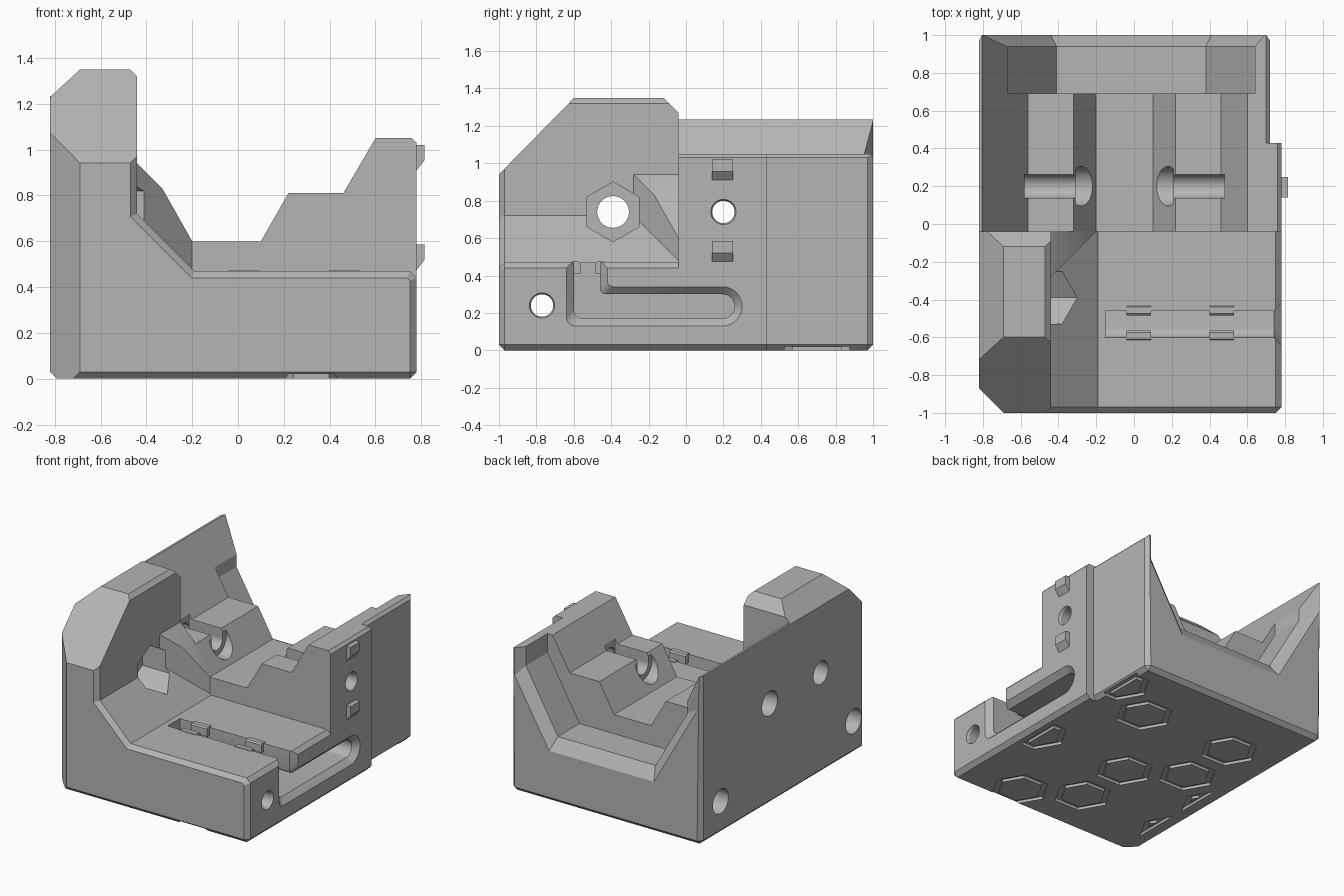
import bpy, bmesh, math
from mathutils import Vector

cube = bpy.data.objects.get("Cube")
if cube:
    bpy.data.objects.remove(cube, do_unlink=True)

grey = bpy.data.materials.new("plain_grey")
grey.use_nodes = True
grey.diffuse_color = (0.46, 0.46, 0.46, 1)
grey.node_tree.nodes["Principled BSDF"].inputs["Base Color"].default_value = (0.46, 0.46, 0.46, 1)


def place(p, axis, t):
    """Put a 2D profile point on a plane across the given axis."""
    a, b = p
    return Vector({'x': (t, a, b), 'y': (a, t, b), 'z': (a, b, t)}[axis])


def loft(name, axis, sections, bevel_rule=None, width=0.03):
    """Closed solid through (position, profile) sections."""
    bm = bmesh.new()
    rings = [[bm.verts.new(place(p, axis, t)) for p in prof] for t, prof in sections]
    n = len(rings[0])
    for r, s in zip(rings, rings[1:]):
        for i in range(n):
            j = (i + 1) % n
            bm.faces.new((r[i], r[j], s[j], s[i]))
    bm.faces.new(rings[0])
    bm.faces.new(rings[-1])
    bmesh.ops.recalc_face_normals(bm, faces=bm.faces)
    if bevel_rule:
        edges = [e for e in bm.edges if bevel_rule(e.verts[0].co, e.verts[1].co)]
        bmesh.ops.bevel(bm, geom=edges, offset=width, segments=1, affect='EDGES')
        bmesh.ops.recalc_face_normals(bm, faces=bm.faces)
    me = bpy.data.meshes.new(name)
    bm.to_mesh(me)
    bm.free()
    me.materials.append(grey)
    ob = bpy.data.objects.new(name, me)
    bpy.context.collection.objects.link(ob)
    return ob


def prism(name, axis, prof, a, b, rule=None):
    return loft(name, axis, [(a, prof), (b, prof)], rule)


def rect(a0, a1, b0, b1):
    return [(a0, b0), (a1, b0), (a1, b1), (a0, b1)]


def circle(cx, cy, r, n=32, start=0.0, sweep=2 * math.pi):
    """Points on a circle; a partial sweep includes its last point."""
    full = abs(sweep) > 6.28
    steps = n if full else n - 1
    return [(cx + r * math.cos(start + sweep * i / steps),
             cy + r * math.sin(start + sweep * i / steps)) for i in range(n)]


def clip_x(pts, limit, side):
    """Keep the part of a polygon with side * x below the limit."""
    out = []
    for p, q in zip(pts, pts[1:] + pts[:1]):
        dp, dq = limit - side * p[0], limit - side * q[0]
        if dp >= 0:
            out.append(p)
        if dp * dq < 0:
            k = dp / (dp - dq)
            out.append((p[0] + k * (q[0] - p[0]), p[1] + k * (q[1] - p[1])))
    return out


# Solid blocks
def both(u, v, i, val):
    return abs(u[i] - val) < 1e-4 and abs(v[i] - val) < 1e-4


def base_side(u, v):
    return both(u, v, 2, 0) and abs(u.x - v.x) < 1e-4


def rear_rule(u, v):
    corner = both(u, v, 2, 0) or both(u, v, 0, -0.82) or both(u, v, 0, 0.72)
    return base_side(u, v) or (both(u, v, 1, 1) and corner)


def cradle(right):
    return [(-0.82, 0), (right, 0), (right, 1.03), (right - 0.02, 1.05), (0.6, 1.05),
            (0.46, 0.81), (0.22, 0.81), (0.1, 0.6), (-0.2, 0.6), (-0.32, 0.81),
            (-0.56, 0.81), (-0.805, 1.235), (-0.82, 1.235)]


tower = [(-0.82, 0), (0.78, 0), (0.78, 0.44), (0.75, 0.47), (-0.19, 0.47), (-0.44, 0.72),
         (-0.44, 1.32), (-0.47, 1.35), (-0.69, 1.35), (-0.82, 1.23)]
SEAM, STEP = -0.04, 0.43
front = prism("front_block", 'y', tower, -1, SEAM,
              lambda u, v: both(u, v, 1, -1) or base_side(u, v))
middle = prism("middle_block", 'y', cradle(0.78), SEAM, STEP, base_side)
rear = prism("rear_block", 'y', cradle(0.72), STEP, 1, rear_rule)
gusset = prism("corner_gusset", 'y',
               [(-0.2, 0.465), (-0.2, 0.6), (-0.33, 0.83), (-0.45, 0.95), (-0.45, 0.465)],
               -0.3, SEAM)

# Tower shaping cutters
cut = {"front": [], "rear": [], "gusset": [], "all": []}
cut["front"] += [
    prism("slope_cutter", 'x', [(-1.1, 0.84), (-0.5, 1.45), (-1.1, 1.45)], -1, 0),
    prism("tower_back_cutter", 'x', [(-0.14, 1.37), (0, 1.23), (0, 1.37)], -1, 0),
    prism("corner_cutter", 'z', [(-0.92, -0.77), (-0.59, -1.1), (-0.92, -1.1)], -0.1, 1.5)]
cut["gusset"].append(prism("gusset_cutter", 'z', [(-0.18, -0.02), (-0.48, -0.32), (-0.18, -0.4)], 0.3, 1.1))

# Rear pocket with flared mouth
inner = [(-0.67, 1.5), (-0.67, 0.91), (-0.41, 0.46), (0.38, 0.46), (0.64, 0.91), (0.64, 1.5)]
flare = [(-0.8, 1.5), (-0.8, 1.0), (-0.44, 0.37), (0.41, 0.37), (0.69, 0.85), (0.69, 1.5)]
cut["rear"].append(loft("pocket_cutter", 'y', [(0.69, inner), (0.94, inner), (1.0, flare), (1.05, flare)]))


# L-shaped side channel with chamfered mouth
def channel(d):
    y0, y1, z0, z1, end = -0.6 - d, -0.46 + d, 0.17 - d, 0.30 + d, 0.26 + d
    r = (z1 - z0) / 2
    return ([(y0, 0.6)] + circle(y0 + 0.05, z0 + 0.05, 0.05, 6, math.pi, math.pi / 2)
            + circle(end - r, z0 + r, r, 16, -math.pi / 2, math.pi)
            + circle(y1 + 0.03, z1 + 0.03, 0.03, 5, -math.pi / 2, -math.pi / 2) + [(y1, 0.6)])


cut["all"].append(loft("channel_cutter", 'x', [(-0.15, channel(0)), (0.74, channel(0)),
                                               (0.78, channel(0.04)), (0.8, channel(0.04))]))


# Bolt holes, nut socket and cradle slots
def bore(y, z, r, x0, x1, n=32, start=0.0):
    cut["all"].append(prism("bore_cutter", 'x', circle(y, z, r, n, start), x0, x1))


for y, z in ((0.2, 0.74), (-0.77, 0.24)):
    bore(y, z, 0.06, -1, 0.9)
    bore(y, z, 0.09, -1, -0.7)
    cut["all"].append(loft("countersink_cutter", 'x', [(0.74, circle(y, z, 0.05)),
                                                       (0.79, circle(y, z, 0.072))]))
bore(0.77, 0.24, 0.09, -1, -0.4)
bore(-0.39, 0.74, 0.085, -1, -0.3)
bore(-0.39, 0.74, 0.16, -0.6, 0, 6, math.pi / 2)
bore(0.2, 0.74, 0.105, -0.31, 0.21)
for x0, x1 in ((-0.58, -0.29), (0.19, 0.48)):
    cut["all"].append(prism("slot_cutter", 'z', rect(x0, x1, 0.137, 0.263), 0.74, 0.98))
    bore(0.2, 0.74, 0.064, x0, x1)

# Hexagon grooves under the base, trimmed near the sides
DEPTH = 0.02
cells = [(0, 1, 0.48), (0, -2, 0), (-1, 0, 0), (-1, 1, 0)]
centres = [(-0.06, -0.17), (-0.06, -0.61), (-0.43, 0.05), (-0.43, 0.49), (0.32, 0.49),
           (0.32, -0.82), (0.7, 0.7), (0.7, -0.17), (-0.81, -0.17), (-0.81, -0.61)]
for x, y in centres:
    side = 1 if x > 0 else -1
    outer = clip_x(circle(x, y, 0.2, 6), 0.71, side)
    island = clip_x(circle(x, y, 0.155, 6), 0.68, side)
    cut["all"].append(prism("groove_cutter", 'z', outer, -0.05, DEPTH))
    prism("base_hexagon", 'z', island, 0, DEPTH + 0.005)


# Apply the cuts
def carve(ob, cutters):
    for c in cutters:
        m = ob.modifiers.new("cut", 'BOOLEAN')
        m.operation, m.solver, m.object = 'DIFFERENCE', 'EXACT', c
    bpy.context.view_layer.update()
    me = bpy.data.meshes.new_from_object(ob.evaluated_get(bpy.context.evaluated_depsgraph_get()))
    ob.modifiers.clear()
    ob.data = me


carve(front, cut["front"] + cut["all"])
carve(middle, cut["all"])
carve(rear, cut["rear"] + cut["all"])
carve(gusset, cut["gusset"] + cut["all"])
for group in cut.values():
    for c in group:
        bpy.data.objects.remove(c, do_unlink=True)

# Alignment nubs on the right side
for top in (1.02, 0.585):
    prism("side_nub", 'y', [(0.77, top), (0.815, top), (0.815, top - 0.065), (0.78, top - 0.11),
                            (0.77, top - 0.11)], 0.14, 0.25)

# Small clips along the channel
for x in (-0.04, 0.4):
    for y0, y1 in ((-0.485, -0.43), (-0.62, -0.565)):
        prism("channel_clip", 'x', [(y0, 0.41), (y1, 0.41), (y1, 0.465), (y1 - 0.01, 0.475),
                                    (y0 + 0.01, 0.475), (y0, 0.465)], x, x + 0.13)

# Smooth the round holes, keep edges sharp
bpy.ops.object.select_all(action='DESELECT')
for ob in (front, middle, rear, gusset):
    ob.select_set(True)
bpy.context.view_layer.objects.active = front
bpy.ops.object.shade_smooth_by_angle(angle=math.radians(20))
